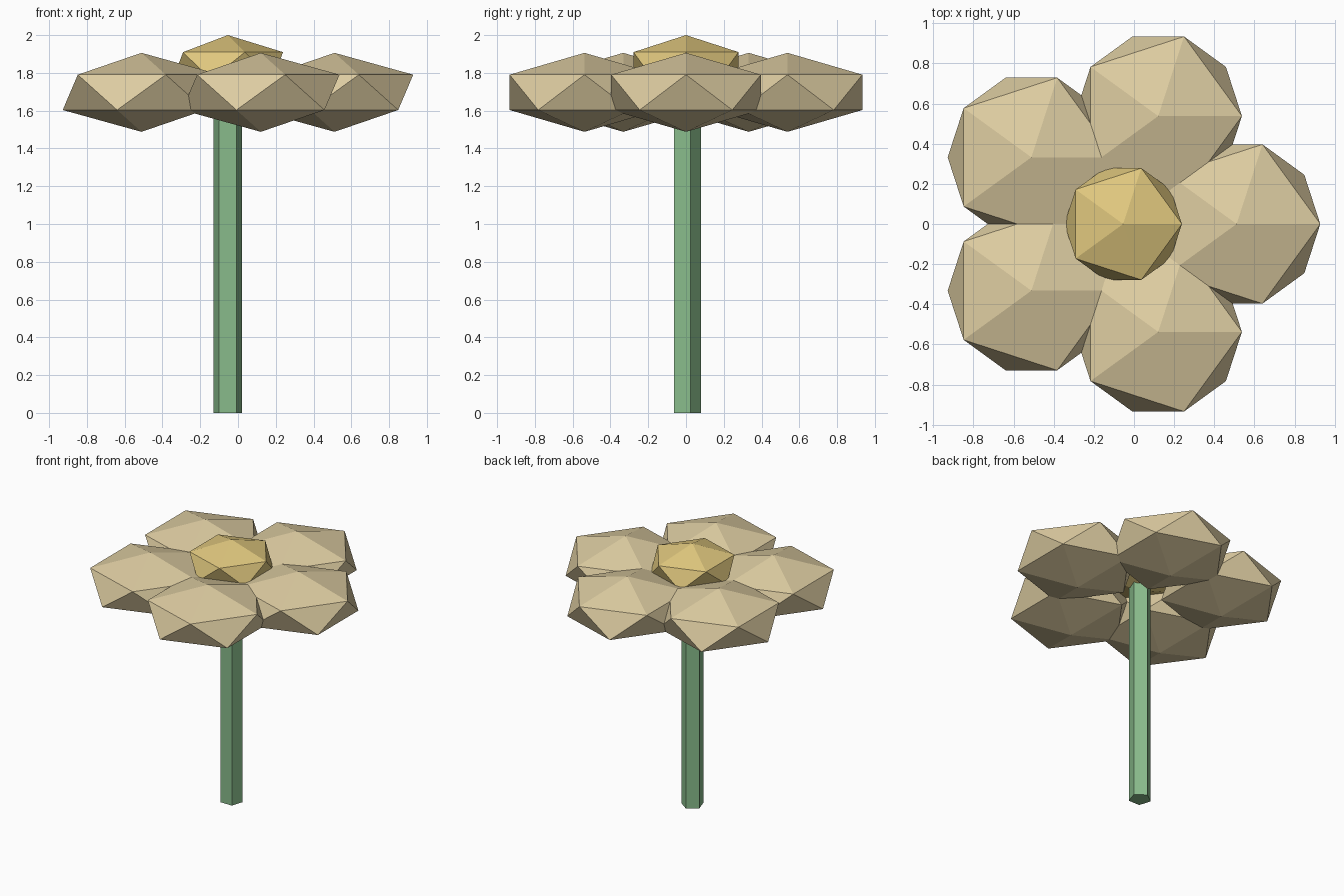
import bpy
import math

if "Cube" in bpy.data.objects:
    bpy.data.objects.remove(bpy.data.objects["Cube"])

AXIS_X = -0.054      # flower axis, offset so the five petals are centred
PETAL_DIST = 0.565   # axis to petal centre


def material(name, rgb):
    m = bpy.data.materials.new(name)
    m.diffuse_color = (*rgb, 1.0)
    m.use_nodes = True
    m.node_tree.nodes["Principled BSDF"].inputs["Base Color"].default_value = m.diffuse_color
    return m


cream = material("cream", (0.73, 0.61, 0.36))
yellow = material("yellow", (0.75, 0.58, 0.21))
green = material("green", (0.25, 0.50, 0.26))


def finish(name, mat):
    ob = bpy.context.object
    ob.name = name
    ob.data.materials.append(mat)
    bpy.ops.object.transform_apply(location=False, rotation=False, scale=True)
    return ob


def gem(name, x, y, z, radius, half_height, mat):
    """Flattened icosahedron standing on its point."""
    bpy.ops.mesh.primitive_ico_sphere_add(subdivisions=1, radius=1, location=(x, y, z))
    bpy.context.object.scale = (radius, radius, half_height)
    return finish(name, mat)


# Ring of five petals, all facing the same way
for i in range(5):
    a = math.radians(72 * i)
    gem(f"petal_{i + 1}", AXIS_X + PETAL_DIST * math.cos(a),
        PETAL_DIST * math.sin(a), 1.697, 0.466, 0.209, cream)

# Raised centre
gem("flower_centre", AXIS_X, 0, 1.837, 0.327, 0.163, yellow)

# Five-sided stem, its top buried in the centre
STEM_TOP = 1.74
bpy.ops.mesh.primitive_cylinder_add(vertices=5, radius=0.08, depth=STEM_TOP,
                                    location=(AXIS_X, 0, STEM_TOP / 2))
finish("stem", green)
